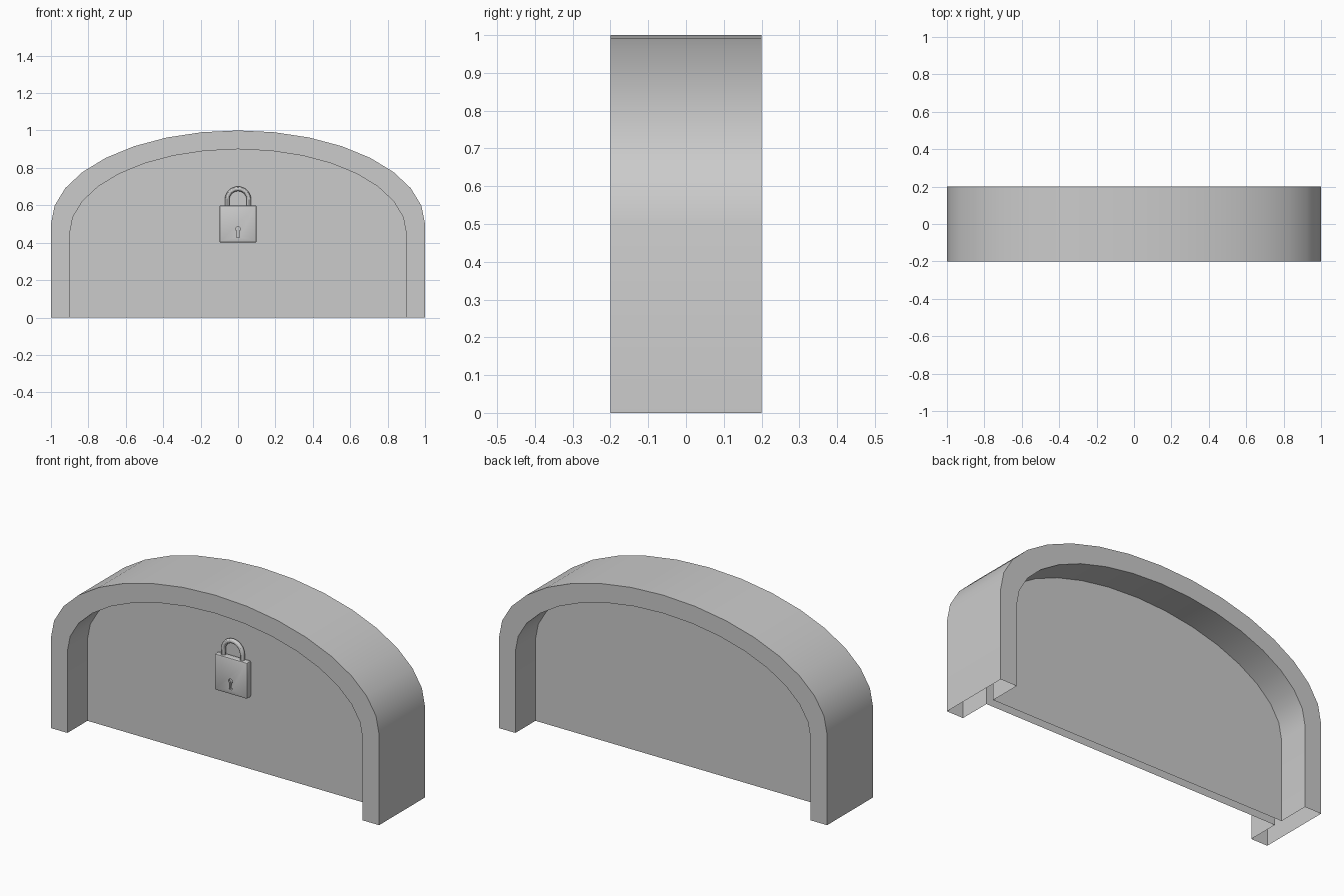
import bpy, bmesh, math

if "Cube" in bpy.data.objects:
    bpy.data.objects.remove(bpy.data.objects["Cube"])

SEG = 16


def finish(bm, name, smooth=True):
    bmesh.ops.recalc_face_normals(bm, faces=bm.faces[:])
    me = bpy.data.meshes.new(name)
    bm.to_mesh(me)
    bm.free()
    ob = bpy.data.objects.new(name, me)
    bpy.context.collection.objects.link(ob)
    if smooth:
        smooth_obj(ob)
    return ob


def smooth_obj(ob):
    bpy.ops.object.select_all(action='DESELECT')
    ob.select_set(True)
    bpy.context.view_layer.objects.active = ob
    bpy.ops.object.shade_smooth_by_angle(angle=math.radians(30))


def arch(scale):
    # straight legs with a half ellipse on top
    pts = [(1, 0)]
    for i in range(SEG + 1):
        a = math.pi * i / SEG
        pts.append((math.cos(a), 0.5 + 0.5 * math.sin(a)))
    pts.append((-1, 0))
    return [(x * scale, z * scale) for x, z in pts]


# Arched frame with a recessed panel on both sides, open underneath
bm = bmesh.new()
loops = [[bm.verts.new((x, y, z)) for x, z in arch(s)]
         for s, y in ((0.9, -0.025), (0.9, -0.2), (1, -0.2),
                      (1, 0.2), (0.9, 0.2), (0.9, 0.025))]
for a, b in zip(loops, loops[1:]):
    for i in range(len(a) - 1):
        bm.faces.new((a[i], a[i + 1], b[i + 1], b[i]))
bm.faces.new(loops[0])
bm.faces.new(loops[-1][::-1])
finish(bm, "arched_frame")

# Padlock body with rounded edges
bm = bmesh.new()
bmesh.ops.create_cube(bm, size=1)
for v in bm.verts:
    v.co.x *= 0.2
    v.co.y = v.co.y * 0.04 - 0.045
    v.co.z = v.co.z * 0.2 + 0.5
bmesh.ops.bevel(bm, geom=bm.edges[:], offset=0.009, segments=2,
                profile=0.5, affect='EDGES')
body = finish(bm, "padlock_body", False)

# Keyhole cut into the body: round head above a flared stem
bm = bmesh.new()
prof = [(0.006, 0.465)]
for i in range(9):
    a = math.radians(-50 + 280 * i / 8)
    prof.append((0.014 * math.cos(a), 0.474 + 0.012 * math.sin(a)))
prof += [(-0.006, 0.465), (-0.008, 0.428), (0.008, 0.428)]
face = bm.faces.new([bm.verts.new((x, -0.08, z)) for x, z in prof])
ext = bmesh.ops.extrude_face_region(bm, geom=[face])
for v in ext["geom"]:
    if isinstance(v, bmesh.types.BMVert):
        v.co.y = -0.053
cutter = finish(bm, "keyhole_cutter", False)
mod = body.modifiers.new("keyhole", 'BOOLEAN')
mod.object = cutter
mod.operation = 'DIFFERENCE'
mod.solver = 'EXACT'
bpy.context.view_layer.objects.active = body
bpy.ops.object.modifier_apply(modifier=mod.name)
bpy.data.objects.remove(cutter)
smooth_obj(body)

# Shackle: a tube swept along an inverted U
bm = bmesh.new()
R, r, n = 0.058, 0.0125, 12
path = [(R, 0.59, 0)]
path += [(R * math.cos(math.pi * i / 16), 0.63 + R * math.sin(math.pi * i / 16),
          math.pi * i / 16) for i in range(17)]
path += [(-R, 0.59, math.pi)]
rings = []
for x, z, a in path:
    ring = []
    for k in range(n):
        t = 2 * math.pi * k / n
        d = r * math.cos(t)
        ring.append(bm.verts.new((x + d * math.cos(a), -0.045 + r * math.sin(t),
                                  z + d * math.sin(a))))
    rings.append(ring)
for a, b in zip(rings, rings[1:]):
    for k in range(n):
        bm.faces.new((a[k], a[(k + 1) % n], b[(k + 1) % n], b[k]))
bm.faces.new(rings[0])
bm.faces.new(rings[-1])
finish(bm, "padlock_shackle")
